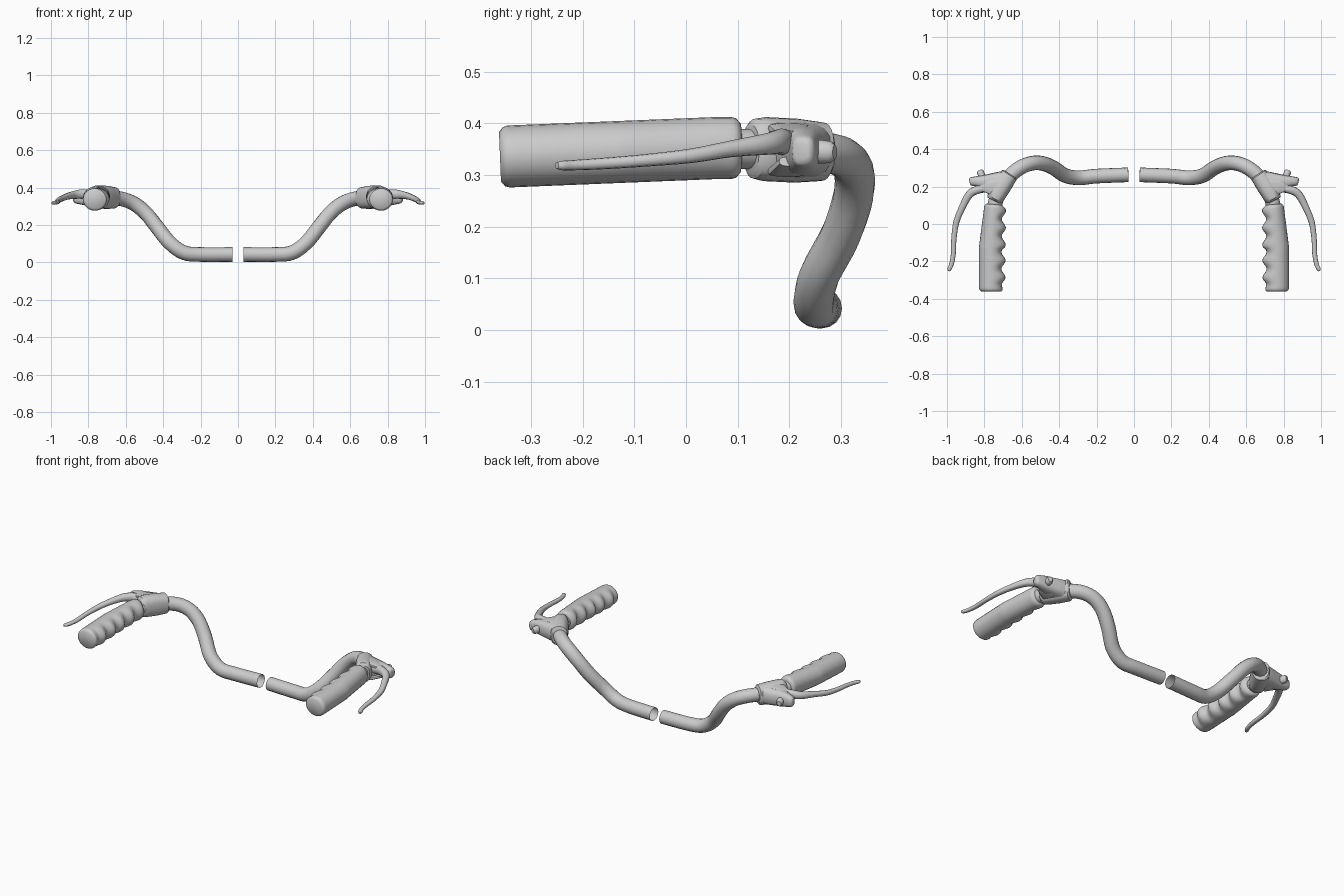
import bpy, bmesh, math
from mathutils import Vector


def smooth_path(pts, n):
    """Catmull-Rom interpolation of rows of any width."""
    out = []
    for i in range(len(pts) - 1):
        p = [pts[max(0, min(len(pts) - 1, i + k))] for k in (-1, 0, 1, 2)]
        for s in range(n):
            t = s / n
            out.append([0.5 * (2 * b + (c - a) * t + (2 * a - 5 * b + 4 * c - d) * t * t
                               + (3 * b - a - 3 * c + d) * t ** 3) for a, b, c, d in zip(*p)])
    return out + [list(pts[-1])]


def sweep(name, rows, sides=16, power=1.0, cap=True, angle=40):
    """Rows: x, y, z, right radius, left radius, vertical radius; mirrored in x."""
    bm = bmesh.new()
    rings = []
    for i, (x, y, z, ra, rb, rz) in enumerate(rows):
        c = Vector((x, y, z))
        a, b = rows[max(i - 1, 0)], rows[min(i + 1, len(rows) - 1)]
        t = (Vector(b[:3]) - Vector(a[:3])).normalized()
        side = t.cross(Vector((0, 0, 1))).normalized()
        up = side.cross(t)
        ring = []
        for k in range(sides):
            q = 2 * math.pi * k / sides
            u, v = [math.copysign(abs(f) ** power, f) if abs(f) > 1e-6 else 0
                    for f in (math.cos(q), math.sin(q))]
            ring.append(bm.verts.new(c + side * u * (ra if u > 0 else rb) + up * v * rz))
        rings.append(ring)
    for r, s in zip(rings, rings[1:]):
        for k in range(sides):
            j = (k + 1) % sides
            bm.faces.new((r[k], r[j], s[j], s[k]))
    if cap:
        bm.faces.new(rings[0])
        bm.faces.new(rings[-1])
    bmesh.ops.recalc_face_normals(bm, faces=bm.faces)
    me = bpy.data.meshes.new(name)
    bm.to_mesh(me)
    bm.free()
    ob = bpy.data.objects.new(name, me)
    bpy.context.collection.objects.link(ob)
    bpy.ops.object.select_all(action='DESELECT')
    ob.select_set(True)
    bpy.context.view_layer.objects.active = ob
    bpy.ops.object.shade_smooth_by_angle(angle=math.radians(angle))
    m = ob.modifiers.new("mirror", 'MIRROR')
    m.use_mirror_merge = False
    return ob


def rnd(rows):
    """x, y, z, horizontal radius, vertical radius -> full row."""
    return [(x, y, z, w, w, h) for x, y, z, w, h in rows]


# bent handlebar tube, open at the centre
bar = [(0.03, 0.263, 0.042), (0.2, 0.256, 0.042), (0.29, 0.247, 0.052), (0.365, 0.258, 0.105),
       (0.43, 0.3, 0.185), (0.49, 0.324, 0.26), (0.55, 0.324, 0.31), (0.61, 0.3, 0.336),
       (0.67, 0.25, 0.346), (0.72, 0.18, 0.35), (0.75, 0.08, 0.35)]
sweep("handlebar_tube", smooth_path(rnd([p + (0.039, 0.039) for p in bar]), 4), cap=False)

# grip with finger scallops on the inner side
grip = []
N = 60
for i in range(N + 1):
    t = i / N
    y = 0.105 - 0.465 * t
    cx = 0.745 + 0.02 * min(1, t * 2)
    end = min(t, 1 - t) / 0.045
    e = 1 if end >= 1 else 0.8 + 0.2 * math.sqrt(1 - (1 - end) ** 2)
    wave = 0.011 * math.cos(2 * math.pi * (y - 0.075) / 0.09) * (1 if t < 0.92 else 0.6)
    outer = 0.054 + 0.01 * min(1, t * 2)
    grip.append((cx, y, 0.352 - 0.017 * max(0, t - 0.1) / 0.9,
                 (0.05 + 0.02 * min(1, t * 2) - 0.004 * t + wave) * e, outer * e, 0.06 * e))
sweep("hand_grip", grip, sides=24, angle=60)

# clamp collar round the bar
sweep("clamp_collar", rnd([(0.664, 0.267, 0.345, 0.040, 0.046), (0.668, 0.261, 0.345, 0.047, 0.057),
                           (0.70, 0.212, 0.347, 0.05, 0.062), (0.735, 0.152, 0.350, 0.047, 0.062),
                           (0.745, 0.133, 0.351, 0.043, 0.058), (0.749, 0.125, 0.351, 0.037, 0.045)]),
      sides=24, power=0.8)

# lever housing reaching outwards
sweep("lever_housing", smooth_path(rnd([(0.695, 0.218, 0.347, 0.066, 0.056),
                                        (0.75, 0.22, 0.347, 0.055, 0.05),
                                        (0.81, 0.226, 0.347, 0.035, 0.043),
                                        (0.855, 0.228, 0.346, 0.025, 0.034),
                                        (0.874, 0.227, 0.346, 0.021, 0.027),
                                        (0.88, 0.226, 0.346, 0.012, 0.016)]), 3), power=0.7)

# upper and lower webs between collar and housing
for name, z in (("upper_web", 0.392), ("lower_web", 0.31)):
    sweep(name, rnd([(0.715, 0.195, z, 0.05, 0.012), (0.77, 0.197, z - 0.003, 0.038, 0.011),
                     (0.82, 0.205, 0.35 + (z - 0.35) * 0.6, 0.025, 0.01)]), power=0.7)

# cable adjuster barrel
sweep("cable_barrel", rnd([(0.80, 0.21, 0.345, 0.019, 0.024), (0.815, 0.26, 0.345, 0.019, 0.023),
                           (0.822, 0.28, 0.344, 0.019, 0.021), (0.825, 0.288, 0.344, 0.012, 0.014)]))

# brake lever blade
sweep("brake_lever", smooth_path(rnd([(0.775, 0.19, 0.36, 0.02, 0.024), (0.83, 0.185, 0.365, 0.022, 0.025),
                                      (0.88, 0.158, 0.36, 0.021, 0.021), (0.92, 0.085, 0.35, 0.018, 0.016),
                                      (0.95, 0.01, 0.337, 0.016, 0.014), (0.963, -0.08, 0.328, 0.014, 0.012),
                                      (0.966, -0.16, 0.322, 0.013, 0.011), (0.976, -0.215, 0.319, 0.012, 0.01),
                                      (0.987, -0.24, 0.318, 0.011, 0.009), (0.993, -0.25, 0.318, 0.006, 0.006)]), 4),
      sides=12, power=0.85)
